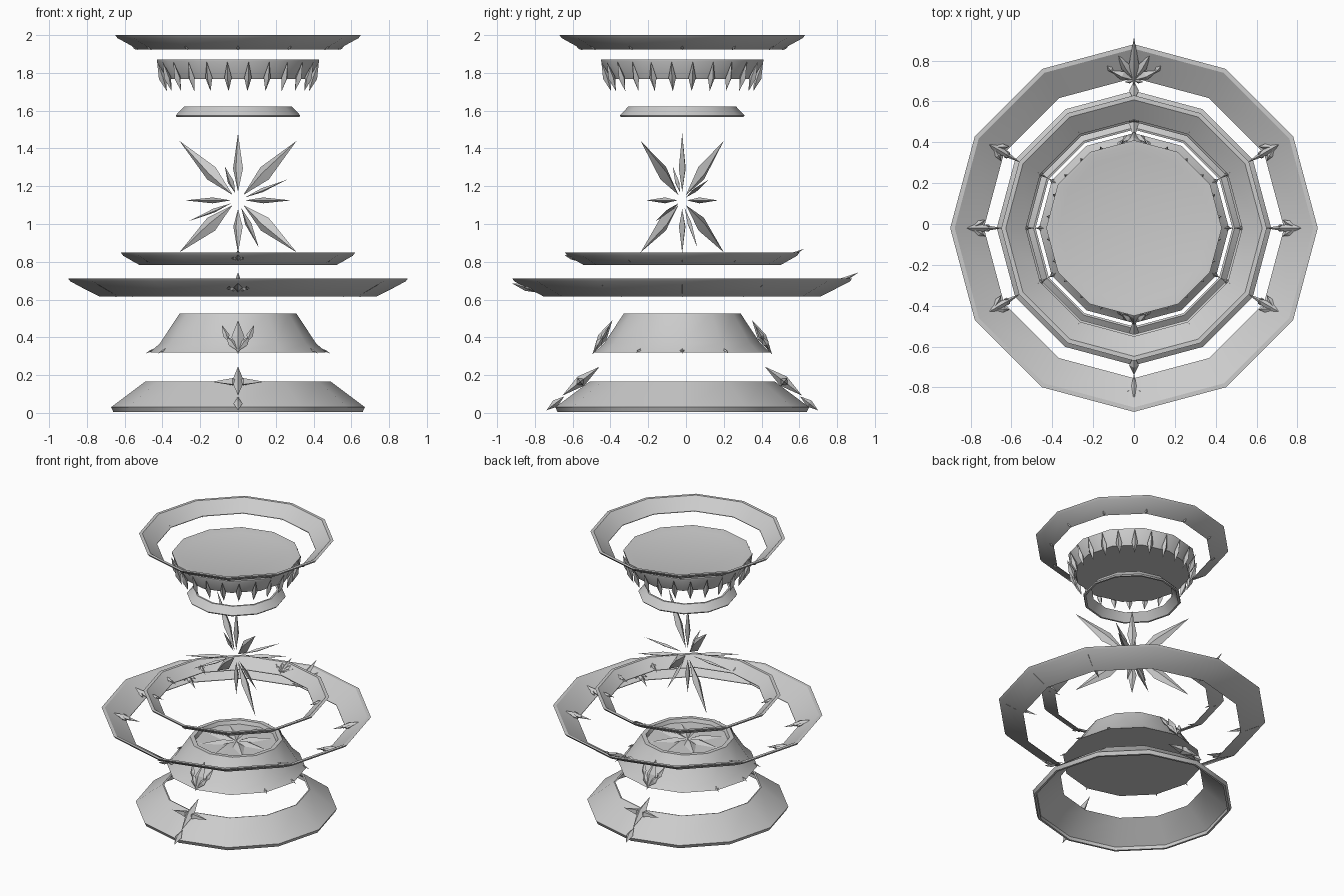
import bpy, bmesh, math
from mathutils import Vector

if "Cube" in bpy.data.objects:
    bpy.data.objects.remove(bpy.data.objects["Cube"])

CY = -0.02                      # shared axis of all tiers
FRONT, BACK = -90, 90
SIDES = (0, 30, -30, 180, 150, -150)

stone = bpy.data.materials.new("grey_stone")
stone.diffuse_color = (0.6, 0.6, 0.6, 1)
stone.use_nodes = True
stone.node_tree.nodes["Principled BSDF"].inputs["Base Color"].default_value = stone.diffuse_color


def finish(bm, name, angle):
    bmesh.ops.remove_doubles(bm, verts=bm.verts, dist=1e-5)
    bmesh.ops.recalc_face_normals(bm, faces=bm.faces)
    me = bpy.data.meshes.new(name)
    bm.to_mesh(me)
    bm.free()
    me.materials.append(stone)
    me.shade_smooth()
    me.set_sharp_from_angle(angle=math.radians(angle))
    ob = bpy.data.objects.new(name, me)
    ob.location.y = CY
    bpy.context.collection.objects.link(ob)


def lathe(name, profile, closed, n=12):
    """Twelve-sided turned part from (radius, height) points."""
    bm = bmesh.new()
    rows = [[bm.verts.new((r * math.cos(k * math.tau / n), r * math.sin(k * math.tau / n), z))
             for k in range(n)] for r, z in profile]
    pairs = list(zip(rows, rows[1:])) + ([(rows[-1], rows[0])] if closed else [])
    for a, b in pairs:
        for k in range(n):
            j = (k + 1) % n
            bm.faces.new((a[k], a[j], b[j], b[k]))
    bmesh.ops.dissolve_degenerate(bm, dist=1e-6, edges=bm.edges)
    finish(bm, name, 32)


def gem(bm, p, q, normal, w, th, f=0.4):
    """Faceted blade from p to q, widest at fraction f."""
    p, q = Vector(p), Vector(q)
    d = (q - p).normalized()
    s = d.cross(normal).normalized()
    n = s.cross(d)
    m = p.lerp(q, f)
    a, b = bm.verts.new(p), bm.verts.new(q)
    c = [bm.verts.new(m + o) for o in (s * w, n * th, -s * w, -n * th)]
    for k in range(4):
        bm.faces.new((a, c[k], c[k - 1]))
        bm.faces.new((b, c[k - 1], c[k]))


def ornament(bm, angle, r, z, dr, dz, blades, scale=1.0):
    """Blades (u0, v0, u1, v1, width, thickness, f) on a sloped plane; v runs along (dr, dz)."""
    a = math.radians(angle)
    rad = Vector((math.cos(a), math.sin(a), 0))
    t = Vector((-math.sin(a), math.cos(a), 0))
    v = (rad * dr + Vector((0, 0, dz))).normalized()
    o = rad * r + Vector((0, 0, z))
    for u0, v0, u1, v1, w, th, f in blades:
        gem(bm, o + (t * u0 + v * v0) * scale, o + (t * u1 + v * v1) * scale,
            t.cross(v), w * scale, th * scale, f)


def mirrored(blades):
    return blades + [(-b[0], b[1], -b[2], b[3], *b[4:]) for b in blades if b[0] or b[2]]


# Blade sets
ARROW = mirrored([(0, -.12, 0, .13, .022, .02, .55), (0, .06, .045, -.02, .016, .014, .6),
                  (0, -.05, .02, -.02, .01, .012, .5)])
TREFOIL = mirrored([(0, -.1, 0, .12, .026, .02, .6), (0, -.02, .058, .02, .018, .014, .6),
                    (.058, .0, .05, .06, .012, .01, .3)])
FLEUR = mirrored([(0, -.11, 0, .1, .035, .025, .5), (0, -.09, .06, .0, .022, .018, .55),
                  (.05, -.03, .085, .07, .018, .014, .35)])
CREST = mirrored([(0, -.1, 0, .2, .03, .024, .4), (0, -.06, .09, .1, .026, .02, .5),
                  (0, -.06, .13, .0, .026, .02, .5), (.11, -.02, .16, .05, .016, .012, .4),
                  (0, -.06, .05, -.07, .014, .014, .5)])
STAR4 = mirrored([(0, -.12, 0, .13, .032, .03, .5), (0, 0, .14, 0, .024, .024, .2)])
DIAMOND = [(0, -.06, 0, .06, .024, .02, .5)]

# Base skirt
lathe("base_skirt", [(.66, .005), (.672, .03), (.492, .165), (.482, .162), (.645, .03), (.645, .005)], True)
bm = bmesh.new()
for a in (FRONT, BACK):
    ornament(bm, a, .54, .165, -.18, .14, STAR4)
    ornament(bm, a, .672, .05, -.18, .14, DIAMOND)
finish(bm, "base_stars", 20)

# Dome with a recessed top and a relief star
lathe("dome", [(0, .32), (.465, .32), (.412, .37), (.31, .525), (.28, .525), (.27, .5), (0, .5)], False)
bm = bmesh.new()
for k in range(8):
    a = k * math.pi / 4
    gem(bm, (0, 0, .5), (.25 * math.cos(a), .25 * math.sin(a), .5), Vector((0, 0, 1)), .04, .02, .35)
finish(bm, "dome_relief_star", 20)
bm = bmesh.new()
for a in (FRONT, BACK):
    ornament(bm, a, .42, .405, -.1, .17, FLEUR)
for a in SIDES:
    ornament(bm, a, .46, .33, .09, -.05, ARROW, .25)
finish(bm, "dome_ornaments", 20)


# Dished rings: outer radius, inner radius, bottom, top
def dish(name, ro, ri, z0, z1):
    lathe(name, [(ro, z1), (ro - .022, z1), (ri, z0 + .004), (ri, z0), (ro - .012, z1 - .016)], True)


dish("lower_ring", .9, .735, .617, .712)
dish("middle_ring", .62, .52, .782, .848)
dish("top_ring", .65, .53, 1.925, 2.0)

# Ring ornaments
for name, r, z, dr, dz, s in (("lower_ring_ornaments", .745, .645, .165, .05, .9),
                              ("middle_ring_ornaments", .54, .805, .1, .04, .5)):
    bm = bmesh.new()
    for a in SIDES:
        ornament(bm, a, r, z, dr, dz, ARROW, s)
    ornament(bm, FRONT, r + .06 * s, z + .01, dr, dz, TREFOIL, s)
    ornament(bm, BACK, r + .03 * s, z + .02, .165, .08, CREST, s)
    finish(bm, name, 20)
bm = bmesh.new()
for k in range(12):
    ornament(bm, 30 * k, .545, 1.932, .12, .08, DIAMOND, .35)
finish(bm, "top_ring_studs", 20)

# Floating starburst
bm = bmesh.new()
C = Vector((0, 0, 1.125))
PLANE = Vector((.57, .82, 0))
rays = [((0, 0, .355), .032), ((0, 0, -.28), .03), ((.28, .19, 0), .026), ((-.28, -.19, 0), .026),
        ((.26, .14, .11), .018), ((-.26, -.14, -.11), .018), ((-.07, -.05, .18), .02), ((.11, .08, -.25), .02)]
rays += [((sx * .31, -sx * .22, h), .042) for sx in (1, -1) for h in (.315, -.275)]
for d, w in rays:
    d = Vector(d)
    n = PLANE if abs(d.normalized().dot(PLANE)) < .6 else Vector((0, 0, 1))
    gem(bm, C + d.normalized() * .045, C + d, n, w, w * .6, .4)
finish(bm, "starburst", 20)

# Small collar
lathe("collar", [(.325, 1.567), (.33, 1.575), (.285, 1.622), (.272, 1.622), (.312, 1.567)], True)

# Closed bowl with a fringe of hanging blades
lathe("bowl", [(0, 1.767), (.385, 1.767), (.43, 1.862), (.43, 1.872), (.415, 1.872), (.37, 1.862), (0, 1.862)], False)
bm = bmesh.new()
for k in range(24):
    ornament(bm, 7.5 + 15 * k, .432, 1.86, -.05, -.15,
             [(0, 0, 0, .165, .02, .02, .55)])
finish(bm, "bowl_fringe", 20)
